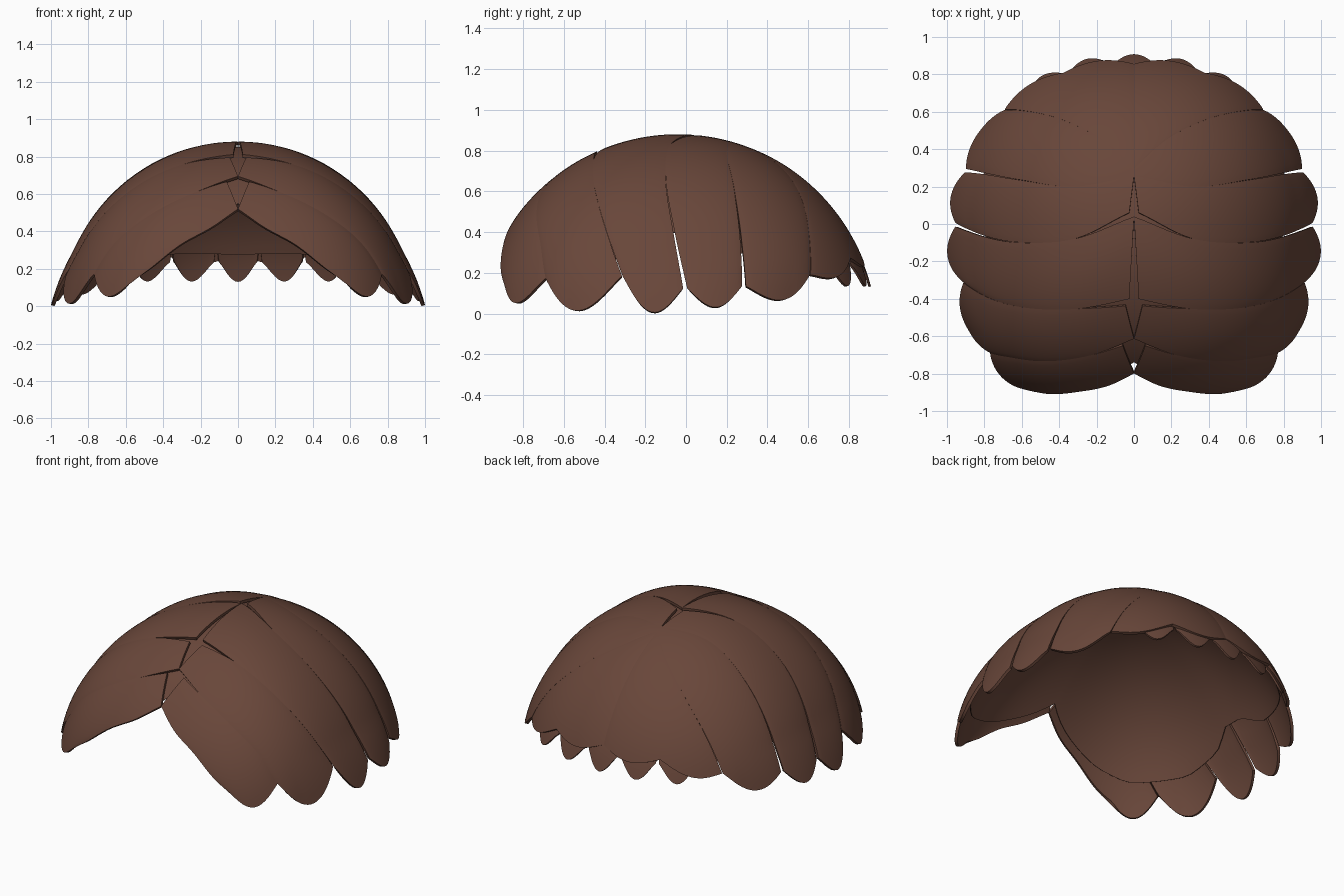
import bpy, bmesh, math
from mathutils import Vector

if "Cube" in bpy.data.objects:
    bpy.data.objects.remove(bpy.data.objects["Cube"])

CENTER = Vector((0, -0.04, -0.1))

brown = bpy.data.materials.new("brown hair")
brown.diffuse_color = (0.14, 0.062, 0.042, 1)
brown.use_nodes = True
brown.node_tree.nodes["Principled BSDF"].inputs["Base Color"].default_value = brown.diffuse_color


def on_dome(p, scale=1.0):
    """Push a point radially onto the head-shaped dome, flared low at the sides."""
    d = Vector(p) - CENTER
    n, b = (2.65, 0.98) if d.y < 0 else (2.2, 0.975)
    f = (abs(d.x / 0.955) ** n + abs(d.y / b) ** n) ** (2 / n) + (d.z / 0.98) ** 2
    q = CENTER + d * (scale / math.sqrt(f))
    flare = max(0, 0.3 - q.z) / 0.3 * max(0, 1 - (abs(q.y + 0.03) / 0.55) ** 2)
    q.x *= 1 + 0.045 * flare
    return q


def along(pts, t):
    """Catmull-Rom point on a short path, t from 0 to 1."""
    pts = [Vector(p) for p in pts]
    s = t * (len(pts) - 1)
    i = min(int(s), len(pts) - 2)
    f = s - i
    p1, p2 = pts[i], pts[i + 1]
    p0 = pts[i - 1] if i else p1 * 2 - p2
    p3 = pts[i + 2] if i + 2 < len(pts) else p2 * 2 - p1
    return 0.5 * (2 * p1 + (p2 - p0) * f + (2 * p0 - 5 * p1 + 4 * p2 - p3) * f ** 2
                  + (3 * p1 - p0 - 3 * p2 + p3) * f ** 3)


def finish(name, rows, thick, mirror):
    """Skin a grid of points, thicken it inwards and mirror it."""
    bm = bmesh.new()
    vs = [[bm.verts.new(p) for p in r] for r in rows]
    for a, b in zip(vs, vs[1:]):
        for j in range(len(a) - 1):
            bm.faces.new((a[j], a[j + 1], b[j + 1], b[j]))
    bmesh.ops.remove_doubles(bm, verts=bm.verts, dist=0.0002)
    bm.normal_update()
    if sum(f.normal.dot(f.calc_center_median() - CENTER) * f.calc_area() for f in bm.faces) < 0:
        bmesh.ops.reverse_faces(bm, faces=bm.faces)
    me = bpy.data.meshes.new(name)
    bm.to_mesh(me)
    bm.free()
    ob = bpy.data.objects.new(name, me)
    bpy.context.collection.objects.link(ob)
    me.materials.append(brown)
    bpy.ops.object.select_all(action='DESELECT')
    ob.select_set(True)
    bpy.context.view_layer.objects.active = ob
    if thick:
        m = ob.modifiers.new("thickness", 'SOLIDIFY')
        m.thickness, m.offset = thick, -1
        bpy.ops.object.modifier_apply(modifier=m.name)
    if mirror:
        m = ob.modifiers.new("mirror", 'MIRROR')
        bpy.ops.object.modifier_apply(modifier=m.name)
    bpy.ops.object.shade_smooth_by_angle(angle=math.radians(40))
    return ob


def lock(name, front, back, tip, gap=0.0, scallops=1, scale=1.0, thick=0.018,
         mirror=True, nu=28, nv=20, point=1.05):
    """Hair lock between two edge paths, with a rounded drooping tip."""
    rows = []
    for i in range(nu + 1):
        u = i / nu
        w = u ** 4
        a, b = along(front, u), along(back, u)
        row = []
        for j in range(nv + 1):
            v = j / nv
            k = 0.5 + (v - 0.5) * (1 - gap * w)
            p = a.lerp(b, k)
            hump = abs(math.sin(scallops * math.pi * v))
            p.z -= tip * w * hump ** point
            bulge = 0.011 * u * math.sin(math.pi * v) ** 0.6 if 0 < v < 1 else 0
            row.append(on_dome(p, scale + bulge))
        rows.append(row)
    return finish(name, rows, thick, mirror)


# Seams running from the parting to the rim, front to back (without roots)
arch = [(0.14, -0.85, 0.41), (0.30, -0.88, 0.32), (0.45, -0.90, 0.21), (0.55, -0.86, 0.12)]
seam1 = [(0.22, -0.69, 0.60), (0.46, -0.73, 0.49), (0.65, -0.71, 0.34), (0.735, -0.66, 0.16)]
seam2 = [(0.30, -0.455, 0.76), (0.58, -0.45, 0.62), (0.80, -0.40, 0.42), (0.92, -0.32, 0.19)]
seam3 = [(0.32, -0.08, 0.83), (0.63, -0.10, 0.66), (0.84, -0.06, 0.40), (0.96, -0.01, 0.13)]
seam4 = [(0.32, 0.20, 0.80), (0.62, 0.24, 0.62), (0.82, 0.28, 0.38), (0.91, 0.30, 0.14)]
seam5 = [(0.18, 0.46, 0.74), (0.40, 0.58, 0.61), (0.59, 0.62, 0.40), (0.69, 0.61, 0.19)]
middle = [(0, 0.50, 0.74), (0, 0.70, 0.55), (0, 0.81, 0.40), (0, 0.86, 0.29)]

# Paired side locks, with small open wedges along the parting
lock("fringe_locks", [(0, -0.80, 0.52)] + arch, [(0.06, -0.645, 0.66)] + seam1, 0.10)
lock("temple_locks", [(0, -0.61, 0.69)] + seam1, [(0.045, -0.44, 0.80)] + seam2, 0.17)
lock("front_side_locks", [(0.025, -0.40, 0.81)] + seam2, [(0, 0.04, 0.88)] + seam3, 0.155, 0.02)
lock("middle_side_locks", [(0.025, 0.06, 0.87)] + seam3, [(0, 0.26, 0.84)] + seam4, 0.105, 0.11)
lock("rear_side_locks", [(0, 0.26, 0.84)] + seam4, [(0, 0.30, 0.83)] + seam5, 0.105, 0.02)

# Broad back panel with scalloped ends
lock("back_panel", [(0, 0.30, 0.83)] + middle, [(0, 0.30, 0.83)] + seam5, 0.06, 0.0,
     scallops=2, nv=36)


# Small under-layer tips peeking out at the nape
def nape_tip(name, x, half, mirror):
    def edge(s):
        return [(x + s * half, math.sqrt(1 - (x + s * half) ** 2) * r - 0.04, z)
                for r, z in ((0.84, 0.42), (0.90, 0.33), (0.94, 0.25))]
    lock(name, edge(-1), edge(1), 0.12, 0.06, scale=0.99, thick=0.012, mirror=mirror,
         nu=12, nv=14, point=1.2)


nape_tip("nape_tip_middle", 0, 0.115, False)
nape_tip("nape_tips_inner", 0.245, 0.12, True)
nape_tip("nape_tips_outer", 0.48, 0.11, True)

# Smooth inner lining; rim heights by angle away from the front
RIM = [(0, 0.55), (9, 0.46), (19, 0.37), (28, 0.29), (40, 0.22), (62, 0.22), (78, 0.3),
       (86, 0.40), (96, 0.40), (108, 0.30), (135, 0.24), (160, 0.28), (180, 0.28)]


def rim_height(a):
    for (a0, z0), (a1, z1) in zip(RIM, RIM[1:]):
        if a <= a1:
            return z0 + (z1 - z0) * (a - a0) / (a1 - a0)
    return RIM[-1][1]


rings = []
for i in range(25):
    ring = []
    for j in range(97):
        off = 2 * math.pi * j / 96
        deg = math.degrees(off)
        t = math.acos((rim_height(min(deg, 360 - deg)) + 0.1) / 0.96) * i / 24
        d = Vector((0.955 * math.sin(t) * math.sin(off), -0.97 * math.sin(t) * math.cos(off),
                    0.98 * math.cos(t)))
        ring.append(on_dome(CENTER + d, 0.973))
    rings.append(ring)
finish("inner_lining", rings, 0.005, False)
